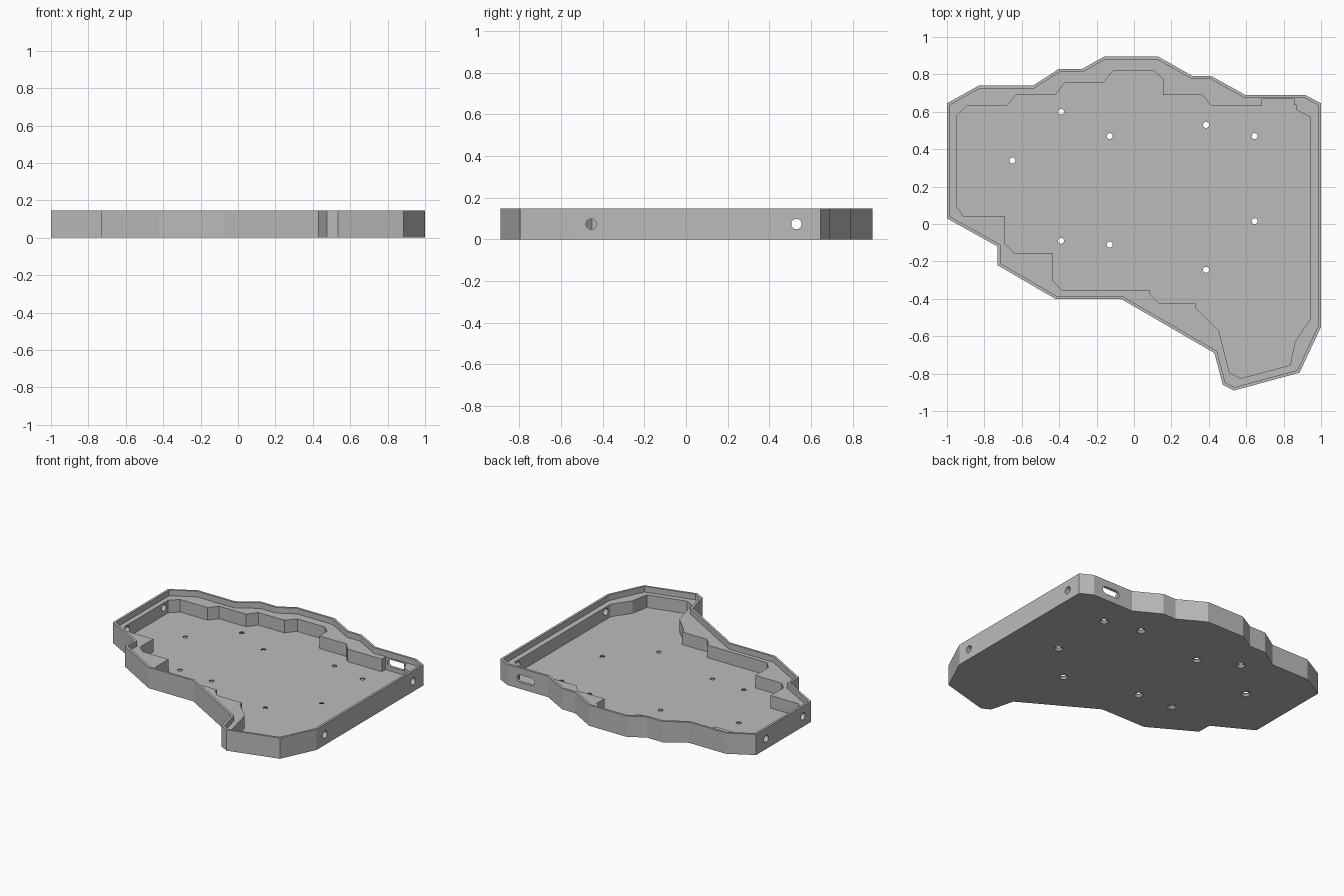
import bpy, bmesh, math
from mathutils import Vector, Matrix

default = bpy.data.objects.get("Cube")
if default:
    bpy.data.objects.remove(default, do_unlink=True)

HEIGHT, LEDGE, FLOOR, LIP = 0.147, 0.107, 0.018, 0.016
PORT_Z = 0.073

grey = bpy.data.materials.new("light_grey")
grey.use_nodes = True
colour = (0.5, 0.5, 0.5, 1)
grey.diffuse_color = colour
grey.node_tree.nodes["Principled BSDF"].inputs["Base Color"].default_value = colour

# Outer silhouette of the tray, clockwise from the back left corner
outline = [(-1, .645), (-.83, .74), (-.54, .74), (-.4, .83), (-.275, .83), (-.16, .895),
           (.13, .895), (.315, .79), (.415, .79), (.595, .69), (.915, .69), (1, .645),
           (1, -.55), (.885, -.795), (.535, -.89), (.475, -.86), (.43, -.69), (-.07, -.4),
           (-.42, -.4), (-.73, -.22), (-.73, -.12), (-1, .03)]

# Stepped inner pocket, in the same direction
pocket = [(-.95, .575), (-.895, .63), (-.68, .63), (-.63, .69), (-.42, .69), (-.37, .755),
          (-.165, .755), (-.11, .82), (.105, .82), (.155, .775), (.155, .69), (.365, .69),
          (.415, .63), (.685, .63), (.685, .67), (.855, .67), (.855, .635), (.87, .635),
          (.87, .61), (.945, .57), (.945, -.505), (.86, -.63), (.835, -.755), (.57, -.825),
          (.51, -.795), (.455, -.575), (.33, -.45), (.33, -.425), (.135, -.425),
          (.085, -.375), (.085, -.355), (-.385, -.355), (-.435, -.3), (-.435, -.155),
          (-.64, -.155), (-.69, -.105), (-.69, .04), (-.91, .04), (-.95, .095)]

screws = [(-.39, .6), (-.13, .47), (-.65, .34), (-.39, -.09), (-.13, -.11),
          (.385, .53), (.645, .47), (.645, .015), (.385, -.245)]


def inset(points, width):
    """Offset a clockwise outline inwards with mitred corners."""
    result = []
    for i, point in enumerate(points):
        p, before, after = (Vector(q) for q in
                            (point, points[i - 1], points[(i + 1) % len(points)]))
        a, b = (p - before).normalized(), (after - p).normalized()
        na, nb = Vector((a.y, -a.x)), Vector((b.y, -b.x))
        result.append(p + (na + nb) * width / (1 + na.dot(nb)))
    return result


def to_object(name, bm):
    bmesh.ops.recalc_face_normals(bm, faces=bm.faces)
    mesh = bpy.data.meshes.new(name)
    bm.to_mesh(mesh)
    bm.free()
    mesh.materials.append(grey)
    obj = bpy.data.objects.new(name, mesh)
    bpy.context.collection.objects.link(obj)
    return obj


def prism(name, points, bottom, top):
    bm = bmesh.new()
    face = bm.faces.new([bm.verts.new((p[0], p[1], bottom)) for p in points])
    walls = bmesh.ops.extrude_face_region(bm, geom=[face])["geom"]
    bmesh.ops.translate(bm, vec=(0, 0, top - bottom),
                        verts=[g for g in walls if isinstance(g, bmesh.types.BMVert)])
    return to_object(name, bm)


def add_cone(bm, r_low, r_high, depth, matrix):
    bmesh.ops.create_cone(bm, cap_ends=True, segments=24, radius1=r_low,
                          radius2=r_high, depth=depth, matrix=matrix)


def carve(body, cutter):
    """Subtract a cutter from the body, then discard it."""
    mod = body.modifiers.new("cut", 'BOOLEAN')
    mod.operation, mod.solver, mod.object = 'DIFFERENCE', 'EXACT', cutter
    bpy.context.view_layer.objects.active = body
    bpy.ops.object.modifier_apply(modifier=mod.name)
    bpy.data.objects.remove(cutter, do_unlink=True)


# Tray body with a recessed ledge and the deep pocket
tray = prism("case_tray", outline, 0, HEIGHT)
carve(tray, prism("lip_cutter", inset(outline, LIP), LEDGE, HEIGHT + .1))
carve(tray, prism("pocket_cutter", pocket, FLOOR, HEIGHT + .1))

# Screw holes through the floor, then their countersinks underneath
for name, low, high, depth, z in (("screw_cutter", .016, .016, .1, 0),
                                  ("sink_cutter", .036, .016, .02, .004)):
    bm = bmesh.new()
    for x, y in screws:
        add_cone(bm, low, high, depth, Matrix.Translation((x, y, z)))
    carve(tray, to_object(name, bm))

# Round holes in the two side walls
bm = bmesh.new()
for x, y in ((1, .53), (1, -.455), (-1, .53), (-1, .12)):
    add_cone(bm, .025, .025, .2, Matrix.Translation((x, y, PORT_Z))
             @ Matrix.Rotation(math.pi / 2, 4, 'Y'))
carve(tray, to_object("side_hole_cutter", bm))

# Rounded cable slot in the back wall
slot = []
for i in range(26):
    side = 1 if i < 13 else -1
    angle = math.pi * ((i % 13) / 12 - .5) + (0 if side > 0 else math.pi)
    slot.append((side * .043 + .026 * math.cos(angle), .026 * math.sin(angle)))
slot_cutter = prism("slot_cutter", slot, -.06, .06)
slot_cutter.data.transform(Matrix.Translation((.77, .69, PORT_Z))
                           @ Matrix.Rotation(math.pi / 2, 4, 'X'))
carve(tray, slot_cutter)
